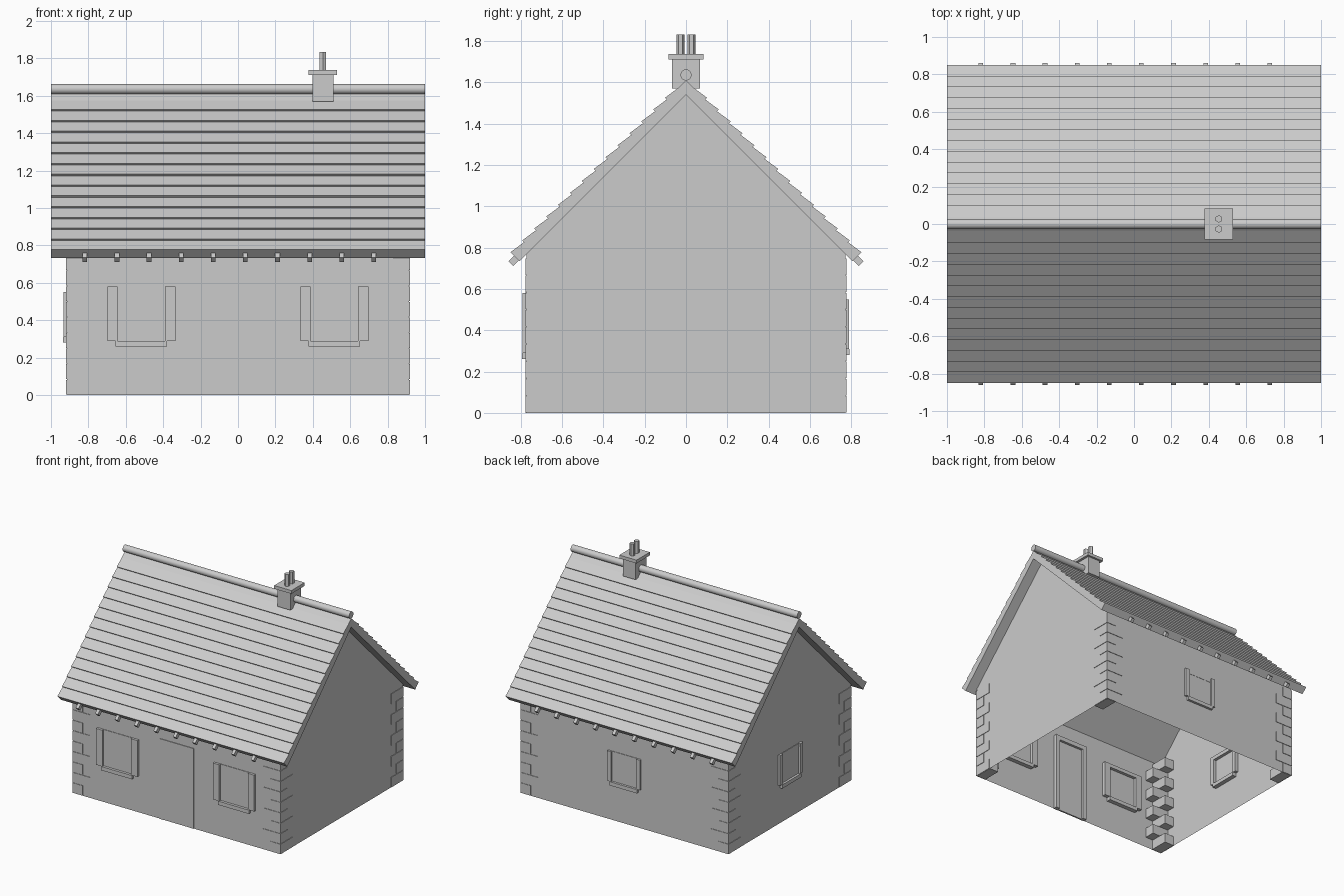
import bpy, bmesh, math
from mathutils import Matrix, Vector

if "Cube" in bpy.data.objects:
    bpy.data.objects.remove(bpy.data.objects["Cube"])

grey = bpy.data.materials.new("plain_grey")
grey.diffuse_color = (0.6, 0.6, 0.6, 1)
grey.use_nodes = True
grey.node_tree.nodes["Principled BSDF"].inputs["Base Color"].default_value = grey.diffuse_color

WX, WY, APEX = 0.915, 0.772, 1.54      # wall half sizes, gable peak
EAVE = APEX - WY                       # 45 degree roof pitch


def finish(name, bm, matrix=None):
    bmesh.ops.recalc_face_normals(bm, faces=bm.faces)
    if matrix:
        bm.transform(matrix)
    me = bpy.data.meshes.new(name)
    bm.to_mesh(me)
    bm.free()
    me.materials.append(grey)
    ob = bpy.data.objects.new(name, me)
    bpy.context.collection.objects.link(ob)
    return ob


def add_box(bm, x0, x1, y0, y1, z0, z1):
    size = Matrix.Diagonal((x1 - x0, y1 - y0, z1 - z0, 1))
    mid = Matrix.Translation(((x0 + x1) / 2, (y0 + y1) / 2, (z0 + z1) / 2))
    bmesh.ops.create_cube(bm, size=1, matrix=mid @ size)


def boxes(name, items, matrix=None):
    bm = bmesh.new()
    for it in items:
        add_box(bm, *it)
    return finish(name, bm, matrix)


def extrude_x(name, profile, half):
    """Solid made from a (y, z) outline swept along x."""
    bm = bmesh.new()
    face = bm.faces.new([bm.verts.new((-half, y, z)) for y, z in profile])
    out = bmesh.ops.extrude_face_region(bm, geom=[face])
    moved = [v for v in out["geom"] if isinstance(v, bmesh.types.BMVert)]
    bmesh.ops.translate(bm, verts=moved, vec=(2 * half, 0, 0))
    if face not in bm.faces:
        face = None
    return finish(name, bm)


def cylinder(name, radius, length, sides, matrix):
    bm = bmesh.new()
    bmesh.ops.create_cone(bm, cap_ends=True, segments=sides, radius1=radius,
                          radius2=radius, depth=length, matrix=matrix)
    return finish(name, bm)


# Wall shell: thin sheet, open below and under the roof
bm = bmesh.new()
rings = []
for x in (-WX, WX):
    outline = [(-WY, 0), (WY, 0), (WY, EAVE), (0, APEX), (-WY, EAVE)]
    ring = [bm.verts.new((x, y, z)) for y, z in outline]
    bm.faces.new(ring)
    rings.append(ring)
a, b = rings
bm.faces.new((a[1], b[1], b[2], a[2]))
bm.faces.new((a[0], b[0], b[4], a[4]))
finish("walls", bm)

# Corner stones, long and short sides alternating
COURSES, PROUD = 9, 0.004
step = 0.75 / COURSES
for sx, xn in ((-1, "left"), (1, "right")):
    for sy, yn in ((-1, "front"), (1, "back")):
        stones = []
        for i in range(COURSES):
            lx, ly = (0.15, 0.085) if i % 2 else (0.085, 0.15)
            xs = sorted((sx * (WX + PROUD), sx * (WX - lx)))
            ys = sorted((sy * (WY + PROUD), sy * (WY - ly)))
            stones.append((*xs, *ys, i * step + 0.002, (i + 1) * step - 0.002))
        boxes(f"corner_stones_{yn}_{xn}", stones)

# Roof slopes with stepped tile courses
ROWS, SLAB, TOP = 14, 0.05, 1.62
slope_len = 0.845 * math.sqrt(2)
for s, label in ((-1, "front"), (1, "back")):
    d = Vector((s, -1)) / math.sqrt(2)         # down the slope
    n = Vector((s, 1)) / math.sqrt(2)          # out of the slope
    base = Vector((0, APEX))
    pts = [base, base + d * (slope_len - 0.055)]
    for i in range(ROWS):
        low = slope_len - 0.055 - i * (slope_len - 0.055) / ROWS
        high = slope_len - 0.055 - (i + 1) * (slope_len - 0.055) / ROWS
        pts.append(base + d * low + n * (SLAB + 0.012))
        pts.append(base + d * high + n * SLAB)
    pts.append(Vector((0, APEX + SLAB * math.sqrt(2))))
    extrude_x(f"roof_{label}", [tuple(p) for p in pts], 1.0)

    # Rafter ends poking out of the eaves
    c = base + d * (slope_len - 0.06) + n * 0.022
    bm = bmesh.new()
    for i in range(10):
        x = -0.819 + i * 0.1717
        m = (Matrix.Translation((x, c.x, c.y))
             @ Matrix.Rotation(-s * math.pi / 4, 4, 'X'))
        bmesh.ops.create_cube(bm, size=1, matrix=m @ Matrix.Diagonal((0.025, 0.085, 0.032, 1)))
    finish(f"rafter_ends_{label}", bm)

# Ridge roll
ridge = cylinder("ridge_roll", 0.027, 2.0, 16,
                 Matrix.Translation((0, 0, 1.636)) @ Matrix.Rotation(math.pi / 2, 4, 'Y'))
bpy.context.view_layer.objects.active = ridge
ridge.select_set(True)
bpy.ops.object.shade_smooth_by_angle()

# Chimney with cap and two six-sided pots
boxes("chimney_stack", [(0.398, 0.51, -0.068, 0.068, 1.57, 1.715)])
boxes("chimney_cap", [(0.378, 0.53, -0.084, 0.084, 1.712, 1.738)])
for y, label in ((-0.027, "front"), (0.027, "back")):
    cylinder(f"chimney_pot_{label}", 0.02, 0.1, 6, Matrix.Translation((0.454, y, 1.783)))


# Windows: raised jambs and sill, flush lintel and pane
def window(name, half, z0, z1, jamb, proud, matrix):
    inner = half - jamb
    boxes(name + "_frame", [
        (-half, -inner, -proud, 0.03, z0, z1),
        (inner, half, -proud, 0.03, z0, z1),
        (-inner - 0.01, inner + 0.01, -proud - 0.003, 0.035, z0 - 0.03, z0),
        (-inner, inner, -0.004, 0.03, z1 - 0.03, z1)], matrix)
    boxes(name + "_pane", [(-inner, inner, -0.002, 0.005, z0, z1 - 0.03)], matrix)


window("front_window_left", 0.182, 0.29, 0.58, 0.055, 0.02, Matrix.Translation((-0.517, -WY, 0)))
window("front_window_right", 0.182, 0.29, 0.58, 0.055, 0.02, Matrix.Translation((0.515, -WY, 0)))
window("back_window", 0.145, 0.31, 0.55, 0.035, 0.017,
       Matrix.Translation((0, WY, 0)) @ Matrix.Rotation(math.pi, 4, 'Z'))
window("left_window", 0.145, 0.31, 0.55, 0.035, 0.017,
       Matrix.Translation((-WX, 0, 0)) @ Matrix.Rotation(-math.pi / 2, 4, 'Z'))

# Door with frame reaching into the room
door_at = Matrix.Translation((0, -WY, 0))
boxes("door_frame", [(-0.15, -0.115, -0.005, 0.03, 0, 0.64),
                     (0.115, 0.15, -0.005, 0.03, 0, 0.64),
                     (-0.115, 0.115, -0.005, 0.03, 0.605, 0.64)], door_at)
boxes("door", [(-0.115, 0.115, -0.003, 0.01, 0, 0.605)], door_at)
